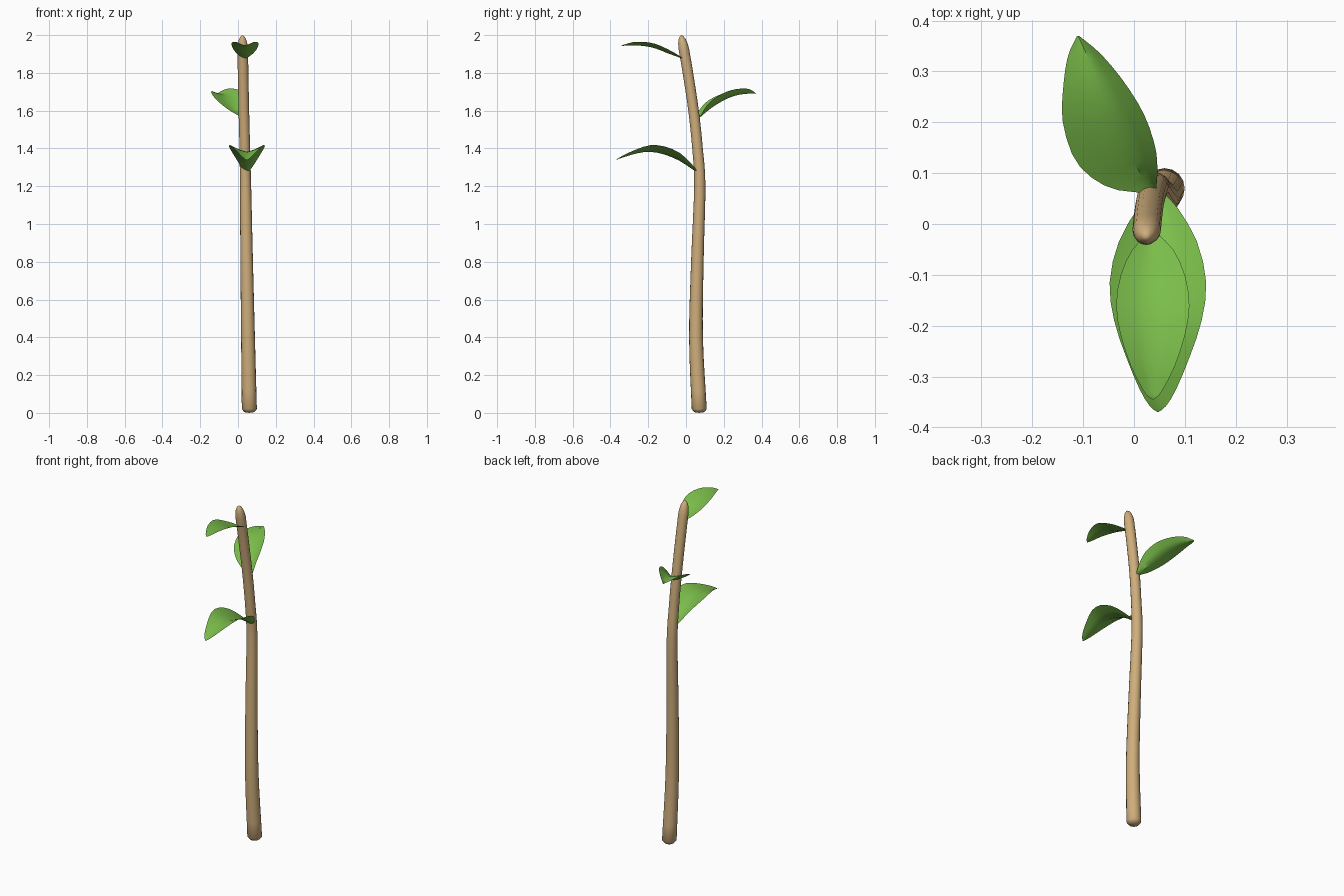
import bpy, math
from mathutils import Vector

if "Cube" in bpy.data.objects:
    bpy.data.objects.remove(bpy.data.objects["Cube"])


def material(name, rgb):
    m = bpy.data.materials.new(name)
    m.diffuse_color = (*rgb, 1)
    m.use_nodes = True
    m.node_tree.nodes["Principled BSDF"].inputs["Base Color"].default_value = m.diffuse_color
    return m


WOOD = material("wood", (0.62, 0.42, 0.2))
GREEN = material("leaf_green", (0.2, 0.52, 0.07))


def spline(pts, n):
    """Smooth Catmull-Rom samples through a few control points."""
    p = [Vector(q) for q in pts]
    p = [2 * p[0] - p[1]] + p + [2 * p[-1] - p[-2]]
    out = []
    for i in range(n + 1):
        t = i / n * (len(p) - 3)
        k = min(int(t), len(p) - 4)
        t -= k
        a, b, c, d = p[k:k + 4]
        out.append(0.5 * (2 * b + (c - a) * t + (2 * a - 5 * b + 4 * c - d) * t * t
                          + (3 * b - a - 3 * c + d) * t ** 3))
    return out


def add_mesh(name, verts, faces, mat):
    me = bpy.data.meshes.new(name)
    me.from_pydata(verts, [], faces)
    me.materials.append(mat)
    ob = bpy.data.objects.new(name, me)
    bpy.context.collection.objects.link(ob)
    bpy.context.view_layer.objects.active = ob
    ob.select_set(True)
    bpy.ops.object.shade_smooth_by_angle(angle=math.radians(45))
    ob.select_set(False)


def leaf(name, left, mid, right, n=16):
    """Folded sheet lofted over left edge, midrib and right edge."""
    verts = []
    for l, m, r in zip(spline(left, n), spline(mid, n), spline(right, n)):
        sag = Vector((0, 0, -0.12 * ((l.z + r.z) / 2 - m.z)))
        verts += [l, (l + m) / 2 + sag, m, (m + r) / 2 + sag, r]
    faces = [(5 * i + j, 5 * i + j + 1, 5 * i + j + 6, 5 * i + j + 5)
             for i in range(n) for j in range(4)]
    add_mesh(name, verts, faces, GREEN)


def even_leaf(name, cx, rows):
    """Symmetric leaf; rows are (y, half width, midrib z, edge z)."""
    leaf(name, [(cx - w, y, e) for y, w, m, e in rows],
         [(cx, y, m) for y, w, m, e in rows],
         [(cx + w, y, e) for y, w, m, e in rows])


# Stem: gently bent tapering tube with chamfered foot and domed tip
SIDES = 16
path = spline([(.06, .07, .02), (.053, .053, .4), (.046, .06, .8), (.04, .073, 1.2),
               (.036, .061, 1.4), (.031, .04, 1.6), (.027, .01, 1.8), (.025, -.012, 1.93)], 28)
rings = [(Vector((.06, .07, .004)), .026)]
for i, p in enumerate(path):
    rings.append((p, .04 - .012 * min(1, p.z / 1.4)))
for z, r in ((1.955, .025), (1.978, .019), (1.993, .010)):
    rings.append((Vector((.024, -.012 - .17 * (z - 1.93), z)), r))
verts = [c + Vector((r * math.cos(2 * math.pi * k / SIDES), r * math.sin(2 * math.pi * k / SIDES), 0))
         for c, r in rings for k in range(SIDES)]
faces = [(i * SIDES + k, i * SIDES + (k + 1) % SIDES,
          (i + 1) * SIDES + (k + 1) % SIDES, (i + 1) * SIDES + k)
         for i in range(len(rings) - 1) for k in range(SIDES)]
bottom, top = len(verts), len(verts) + 1
verts += [Vector((.06, .07, 0)), Vector((.024, -.025, 2))]
last = (len(rings) - 1) * SIDES
for k in range(SIDES):
    faces.append((bottom, (k + 1) % SIDES, k))
    faces.append((top, last + k, last + (k + 1) % SIDES))
add_mesh("stem", verts, faces, WOOD)

# Front leaves
even_leaf("lower_leaf", .047, [
    (.06, .012, 1.272, 1.278), (.03, .04, 1.292, 1.318), (-.035, .077, 1.335, 1.378),
    (-.115, .095, 1.368, 1.411), (-.19, .086, 1.382, 1.417), (-.26, .063, 1.374, 1.396),
    (-.325, .036, 1.355, 1.367), (-.358, .016, 1.344, 1.348), (-.37, .001, 1.338, 1.338)])
even_leaf("upper_leaf", .037, [
    (-.018, .008, 1.874, 1.877), (-.05, .04, 1.887, 1.9), (-.1, .063, 1.905, 1.927),
    (-.16, .072, 1.929, 1.953), (-.22, .063, 1.942, 1.964), (-.28, .043, 1.946, 1.963),
    (-.32, .023, 1.944, 1.952), (-.338, .011, 1.943, 1.946), (-.345, .001, 1.941, 1.941)])

# Back leaf, rolled to one side
leaf("back_leaf",
     [(.03, .06, 1.558), (-.05, .072, 1.605), (-.112, .12, 1.655), (-.14, .2, 1.692),
      (-.139, .27, 1.703), (-.13, .33, 1.7), (-.112, .37, 1.692)],
     [(.038, .065, 1.556), (.012, .1, 1.587), (-.012, .145, 1.622), (-.042, .21, 1.66),
      (-.068, .27, 1.682), (-.092, .33, 1.69), (-.11, .37, 1.69)],
     [(.044, .07, 1.56), (.046, .105, 1.62), (.042, .15, 1.665), (.02, .215, 1.7),
      (-.02, .28, 1.716), (-.066, .335, 1.714), (-.108, .37, 1.692)])
